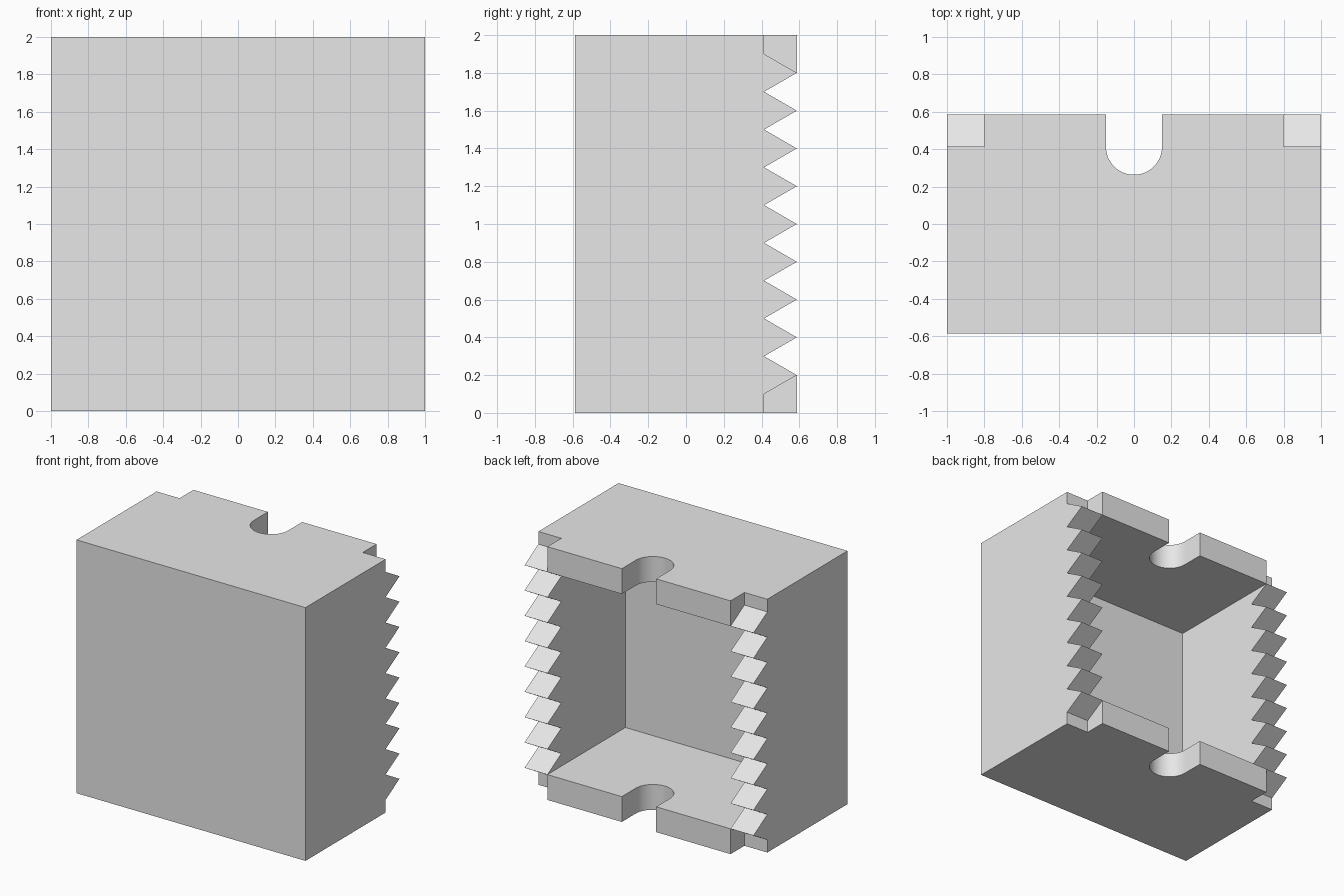
import bpy, bmesh, math
from mathutils import Vector

if "Cube" in bpy.data.objects:
    bpy.data.objects.remove(bpy.data.objects["Cube"], do_unlink=True)

WALL, PITCH, TEETH = 0.2, 0.2, 9
TOOTH = PITCH * math.sin(math.radians(60))
FRONT = -(1 + TOOTH) / 2
BACK = -FRONT
ROOT = BACK - TOOTH
INNER = 1 - WALL

grey = bpy.data.materials.new("light grey")
grey.use_nodes = True
grey.diffuse_color = (0.8, 0.8, 0.8, 1)
grey.node_tree.nodes["Principled BSDF"].inputs["Base Color"].default_value = grey.diffuse_color


def extrude(name, points, direction):
    """Solid made by sweeping a closed flat outline along a vector."""
    bm = bmesh.new()
    face = bm.faces.new([bm.verts.new(p) for p in points])
    out = bmesh.ops.extrude_face_region(bm, geom=[face])
    moved = [v for v in out["geom"] if isinstance(v, bmesh.types.BMVert)]
    bmesh.ops.translate(bm, verts=moved, vec=Vector(direction))
    bmesh.ops.recalc_face_normals(bm, faces=bm.faces)
    mesh = bpy.data.meshes.new(name)
    bm.to_mesh(mesh)
    bm.free()
    mesh.materials.append(grey)
    obj = bpy.data.objects.new(name, mesh)
    bpy.context.collection.objects.link(obj)
    return obj


# Side walls with a saw-tooth back edge
side = [(FRONT, 0), (ROOT, 0)]
for i in range(TEETH):
    z = PITCH / 2 + i * PITCH
    side += [(ROOT, z), (BACK, z + PITCH / 2)]
side += [(ROOT, 2 - PITCH / 2), (ROOT, 2), (FRONT, 2)]
parts = [extrude("side_wall", [(x, y, z) for y, z in side], (WALL, 0, 0))
         for x in (-1, INNER)]

# Top and bottom plates with a round-ended slot in the back edge
R, STEPS = 0.15, 32
plate = [(-INNER, FRONT), (INNER, FRONT), (INNER, BACK), (R, BACK)]
for i in range(STEPS + 1):
    a = math.pi * i / STEPS
    plate.append((R * math.cos(a), ROOT - R * math.sin(a)))
plate += [(-R, BACK), (-INNER, BACK)]
parts += [extrude("end_plate", [(x, y, z) for x, y in plate], (0, 0, WALL))
          for z in (0, 2 - WALL)]

# Front panel between the walls and plates
panel = [(x, FRONT, z) for x, z in ((-INNER, WALL), (INNER, WALL),
                                    (INNER, 2 - WALL), (-INNER, 2 - WALL))]
body = extrude("toothed_housing", panel, (0, WALL, 0))

# Join everything into one solid
for part in parts:
    mod = body.modifiers.new("union", "BOOLEAN")
    mod.operation, mod.solver, mod.object = "UNION", "EXACT", part
bpy.ops.object.select_all(action="DESELECT")
body.select_set(True)
bpy.context.view_layer.objects.active = body
for mod in list(body.modifiers):
    bpy.ops.object.modifier_apply(modifier=mod.name)
for part in parts:
    bpy.data.objects.remove(part, do_unlink=True)

# Merge flush faces so that only real edges remain
bm = bmesh.new()
bm.from_mesh(body.data)
bmesh.ops.remove_doubles(bm, verts=bm.verts, dist=0.0001)
bmesh.ops.dissolve_limit(bm, angle_limit=math.radians(1),
                         verts=bm.verts, edges=bm.edges)
bm.to_mesh(body.data)
bm.free()
bpy.ops.object.shade_smooth_by_angle(angle=math.radians(30))
